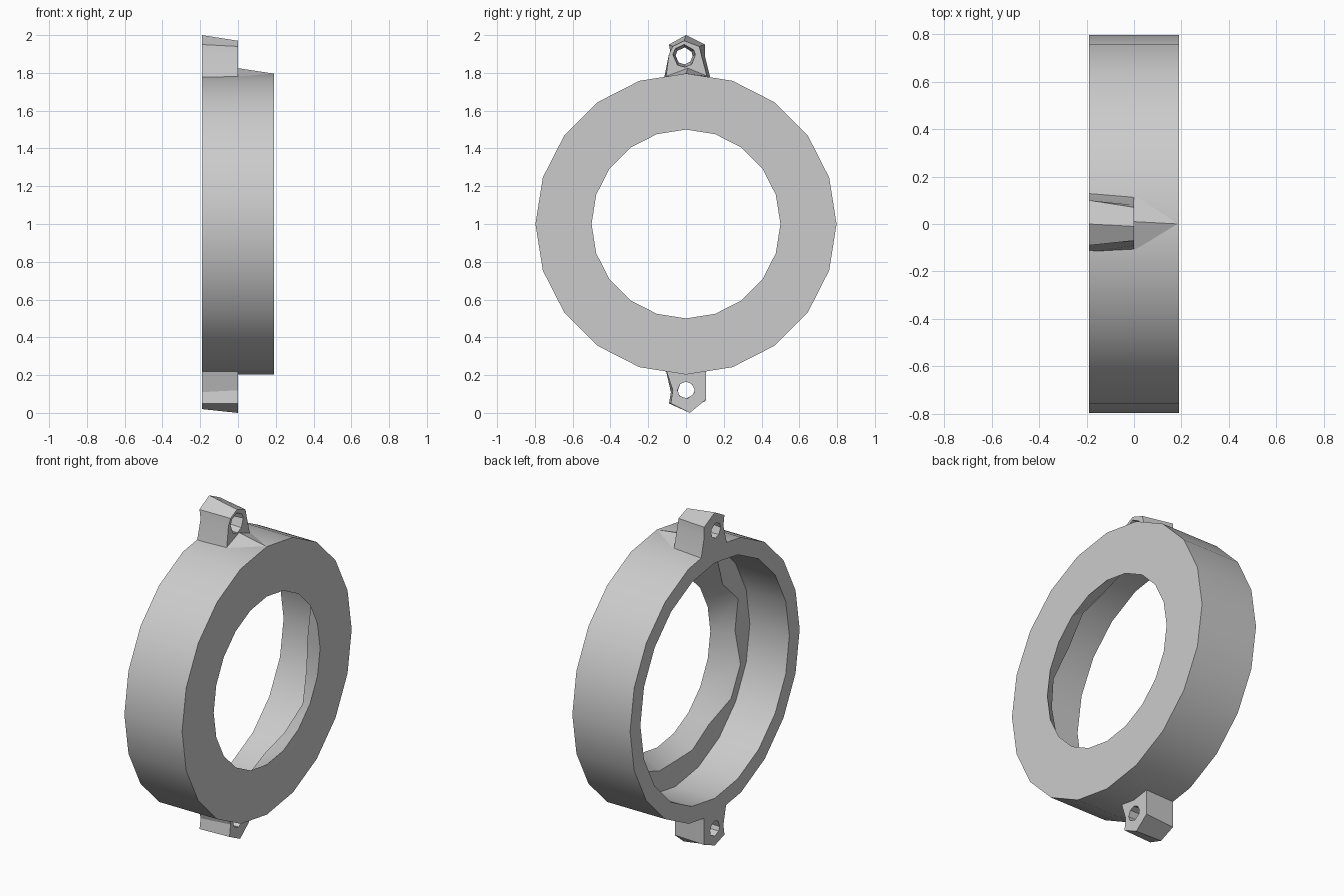
import bpy, bmesh, math, random
from mathutils import Vector

random.seed(4)
SIDES = 20
BACK, FRONT = -0.19, 0.19

if "Cube" in bpy.data.objects:
    bpy.data.objects.remove(bpy.data.objects["Cube"])

grey = bpy.data.materials.new("plain_grey")
grey.use_nodes = True
colour = (0.6, 0.6, 0.6, 1)
grey.diffuse_color = colour
grey.node_tree.nodes["Principled BSDF"].inputs["Base Color"].default_value = colour


def make_object(name, bm, smooth_angle):
    bmesh.ops.recalc_face_normals(bm, faces=bm.faces[:])
    mesh = bpy.data.meshes.new(name)
    bm.to_mesh(mesh)
    bm.free()
    mesh.materials.append(grey)
    obj = bpy.data.objects.new(name, mesh)
    bpy.context.collection.objects.link(obj)
    bpy.ops.object.select_all(action="DESELECT")
    obj.select_set(True)
    bpy.context.view_layer.objects.active = obj
    bpy.ops.object.shade_smooth_by_angle(angle=math.radians(smooth_angle))
    return obj


def bridge_closed(bm, loops):
    """Skin a closed chain of equally long vertex loops."""
    count = len(loops[0])
    for a, b in zip(loops, loops[1:] + loops[:1]):
        for i in range(count):
            j = (i + 1) % count
            bm.faces.new((a[i], a[j], b[j], b[i]))


# Ring housing: flat front plate, deep cavity behind, worn inner lip
def ring_loop(bm, x, radius, wear=0.0):
    loop = []
    for i in range(SIDES):
        a = 2 * math.pi * i / SIDES
        r = radius + random.uniform(-wear, wear)
        dx = random.uniform(-wear, wear) * 0.6
        loop.append(bm.verts.new((x + dx, r * math.cos(a), 1 + r * math.sin(a))))
    return loop


bm = bmesh.new()
profile = [(FRONT, 0.5), (FRONT, 0.797), (BACK, 0.797), (BACK, 0.7), (0.07, 0.7)]
loops = [ring_loop(bm, x, r) for x, r in profile]
loops.append(ring_loop(bm, 0.07, 0.59, wear=0.04))
bridge_closed(bm, loops)
make_object("ring_housing", bm, 25)


# Pierced lugs: tapered outlines with a small through hole
def make_lug(name, back, front, centre, back_hole, front_hole):
    def outline(x, points):
        return [bm.verts.new((x, y, z)) for y, z in points]

    def hole(x, points, radius):
        loop = []
        for y, z in points:
            d = Vector((y - centre[0], z - centre[1])).normalized() * radius
            loop.append(bm.verts.new((x, centre[0] + d.x, centre[1] + d.y)))
        return loop

    bm = bmesh.new()
    bridge_closed(bm, [outline(BACK, back), outline(0, front),
                       hole(0, front, front_hole), hole(BACK, back, back_hole)])
    make_object(name, bm, 15)


make_lug("top_lug",
         [(-0.12, 1.75), (-0.08, 1.89), (-0.09, 1.95), (0, 2.0),
          (0.1, 1.95), (0.1, 1.89), (0.135, 1.75), (0, 1.75)],
         [(-0.11, 1.75), (-0.09, 1.9), (-0.07, 1.94), (-0.01, 1.97),
          (0.07, 1.94), (0.08, 1.9), (0.12, 1.75), (0, 1.75)],
         (-0.01, 1.89), 0.045, 0.06)

make_lug("bottom_lug",
         [(-0.11, 0.24), (-0.08, 0.11), (-0.09, 0.05), (0, 0.02),
          (0.1, 0.06), (0.1, 0.13), (0.1, 0.24), (0, 0.24)],
         [(-0.11, 0.24), (-0.07, 0.12), (-0.08, 0.05), (0.02, 0),
          (0.105, 0.07), (0.105, 0.13), (0.105, 0.24), (0, 0.24)],
         (0, 0.12), 0.045, 0.045)

# Ramp easing the top lug into the front edge
bm = bmesh.new()
corners = [(0, -0.11, 1.78), (0, 0.12, 1.78), (0, 0.01, 1.825), (FRONT, 0, 1.796)]
for c in corners:
    bm.verts.new(c)
bmesh.ops.convex_hull(bm, input=bm.verts[:])
make_object("lug_ramp", bm, 15)
